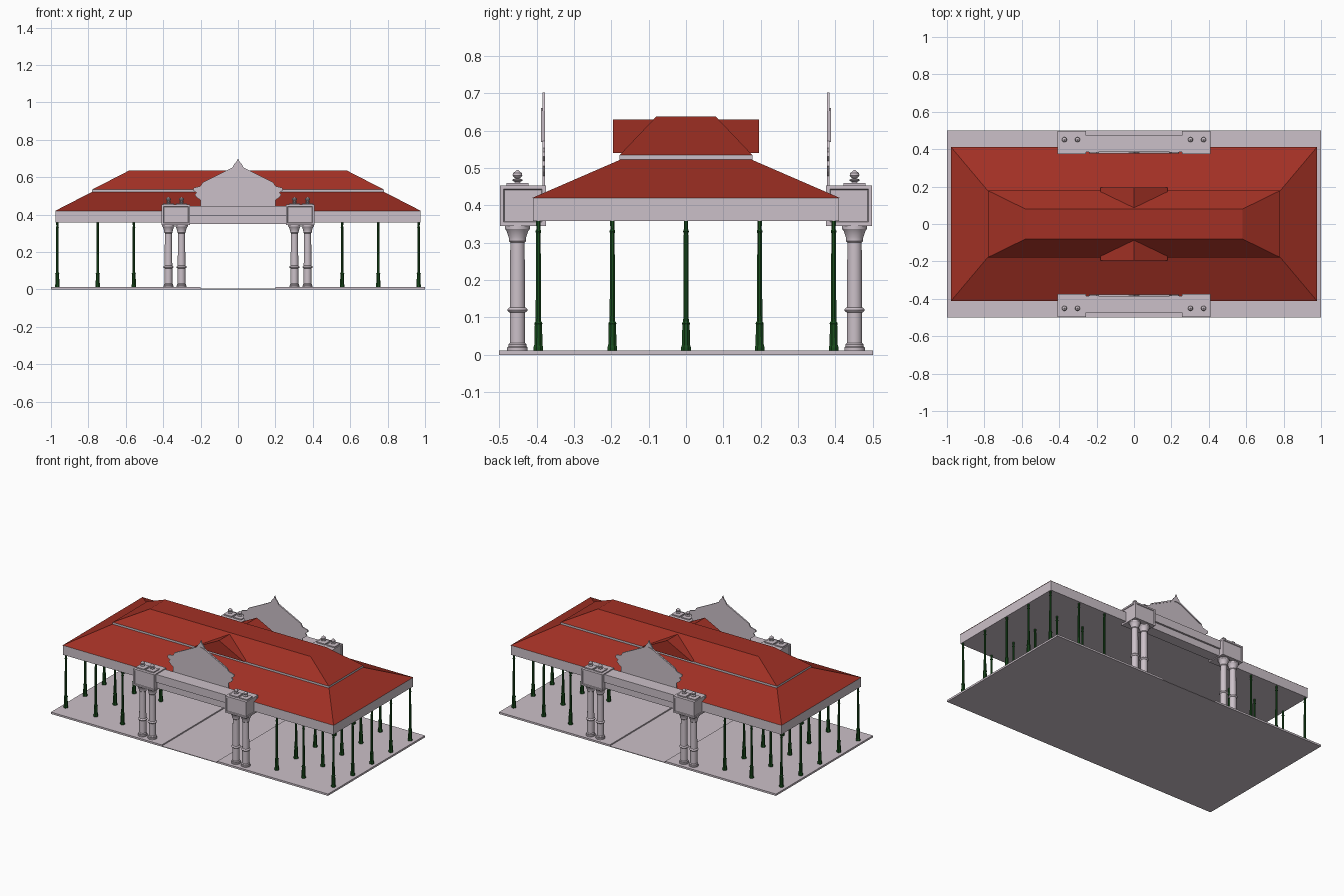
import bpy, bmesh, math
from mathutils import Matrix

if "Cube" in bpy.data.objects:
    bpy.data.objects.remove(bpy.data.objects["Cube"])


def material(name, rgb):
    m = bpy.data.materials.new(name)
    m.diffuse_color = (*rgb, 1)
    m.use_nodes = True
    m.node_tree.nodes["Principled BSDF"].inputs["Base Color"].default_value = m.diffuse_color
    return m


STONE = material("pale_stone", (0.60, 0.53, 0.58))
RED = material("red_roof", (0.36, 0.03, 0.018))
GREEN = material("green_iron", (0.01, 0.075, 0.012))


def finish(bm, name, mat):
    bmesh.ops.recalc_face_normals(bm, faces=bm.faces)
    mesh = bpy.data.meshes.new(name)
    bm.to_mesh(mesh)
    bm.free()
    mesh.materials.append(mat)
    ob = bpy.data.objects.new(name, mesh)
    bpy.context.collection.objects.link(ob)
    return ob


def box(name, x, y, z, mat=STONE, panel=False):
    """Box between (min, max) pairs; panel sinks a framed panel in the side faces."""
    x, y, z = sorted(x), sorted(y), sorted(z)
    bm = bmesh.new()
    bmesh.ops.create_cube(bm, size=1)
    for v in bm.verts:
        v.co = [r[0] if c < 0 else r[1] for c, r in zip(v.co, (x, y, z))]
    if panel:
        bm.normal_update()
        sides = [f for f in bm.faces if abs(f.normal.z) < 0.5]
        bmesh.ops.inset_individual(bm, faces=sides, thickness=0.014)
        bmesh.ops.inset_individual(bm, faces=sides, thickness=0.003, depth=-0.004)
    return finish(bm, name, mat)


def frustum(name, low, high, mat):
    """Hipped block between two (half x, half y, z) rectangles."""
    bm = bmesh.new()
    bmesh.ops.create_cube(bm, size=2)
    for v in bm.verts:
        hx, hy, z = low if v.co.z < 0 else high
        v.co = (v.co.x * hx, v.co.y * hy, z)
    return finish(bm, name, mat)


def prism(name, outline, y0, y1, mat):
    """Extrude an x-z outline along y."""
    bm = bmesh.new()
    face = bm.faces.new([bm.verts.new((x, y0, z)) for x, z in outline])
    new = bmesh.ops.extrude_face_region(bm, geom=[face])["geom"]
    bmesh.ops.translate(bm, vec=(0, y1 - y0, 0),
                        verts=[g for g in new if isinstance(g, bmesh.types.BMVert)])
    return finish(bm, name, mat)


def lathe(name, profile, sides, mat, smooth=True):
    """Capped turned mesh from (radius, z) points."""
    bm = bmesh.new()
    rings = []
    for r, z in profile:
        rings.append([bm.verts.new((r * math.cos(2 * math.pi * (i + .5) / sides),
                                    r * math.sin(2 * math.pi * (i + .5) / sides), z))
                      for i in range(sides)])
    for a, b in zip(rings, rings[1:]):
        for i in range(sides):
            j = (i + 1) % sides
            bm.faces.new((a[i], a[j], b[j], b[i]))
    bm.faces.new(rings[0])
    bm.faces.new(rings[-1])
    ob = finish(bm, name, mat)
    if smooth:
        ob.select_set(True)
        bpy.context.view_layer.objects.active = ob
        bpy.ops.object.shade_smooth_by_angle(angle=math.radians(35))
        ob.select_set(False)
    return ob


def repeat(ob, places):
    """Put the object at the first place and linked copies at the others."""
    for i, p in enumerate(places):
        o = ob if i == 0 else ob.copy()
        if i:
            bpy.context.collection.objects.link(o)
        o.location = p


# floor: two raised platforms and a lower passage
for s, side in ((-1, "left"), (1, "right")):
    box(side + "_platform", (s * 0.2, s * 1.0), (-0.5, 0.5), (0, 0.012))
box("passage_floor", (-0.2, 0.2), (-0.5, 0.5), (0, 0.004))

# roof
box("fascia", (-0.975, 0.975), (-0.41, 0.41), (0.358, 0.42))
frustum("lower_roof", (0.978, 0.411, 0.42), (0.78, 0.176, 0.522), RED)
box("clerestory_band", (-0.78, 0.78), (-0.178, 0.178), (0.52, 0.534))
frustum("upper_roof", (0.78, 0.178, 0.534), (0.58, 0.08, 0.637), RED)
prism("cross_gable", [(-0.178, 0.54), (0.178, 0.54), (0, 0.63)], -0.195, 0.195, RED)

# iron posts
post = lathe("iron_post", [(0.014, 0.012), (0.014, 0.02), (0.012, 0.026), (0.0105, 0.08),
                           (0.012, 0.084), (0.008, 0.09), (0.0065, 0.325), (0.0085, 0.33),
                           (0.006, 0.336), (0.0065, 0.36)], 8, GREEN, smooth=False)
repeat(post, [(s * x, y, 0) for s in (-1, 1) for x in (0.966, 0.75, 0.557)
              for y in (-0.395, -0.197, 0, 0.197, 0.395)])

# gateways, front and back
spots = [(sx * x, sy * 0.451, 0) for sx in (-1, 1) for sy in (-1, 1) for x in (0.302, 0.372)]
column = lathe("stone_column", [
    (0.028, 0.012), (0.028, 0.019), (0.025, 0.022), (0.025, 0.027), (0.021, 0.032),
    (0.021, 0.113), (0.026, 0.116), (0.028, 0.12), (0.026, 0.124), (0.021, 0.127),
    (0.0195, 0.3), (0.023, 0.304), (0.023, 0.308), (0.024, 0.315), (0.029, 0.33),
    (0.034, 0.337), (0.034, 0.346)], 16, STONE)
repeat(column, spots)
finial = lathe("ball_finial", [
    (0.012, 0.458), (0.006, 0.462), (0.014, 0.466), (0.014, 0.469), (0.005, 0.472),
    (0.01, 0.475), (0.0135, 0.48), (0.0125, 0.486), (0.007, 0.49), (0.002, 0.495)], 12, STONE)
repeat(finial, spots)
repeat(box("finial_plinth", (-0.029, 0.029), (-0.029, 0.029), (0.452, 0.46)), spots)

half = [(0.2, 0.44), (0.2, 0.478), (0.218, 0.49), (0.232, 0.505), (0.222, 0.518),
        (0.24, 0.53), (0.238, 0.543), (0.2, 0.553), (0.19, 0.572), (0.03, 0.652),
        (0.02, 0.67), (0.008, 0.683)]
gable = half + [(0, 0.702)] + [(-x, z) for x, z in reversed(half)]
trim = [(0.19, 0.57), (0.03, 0.652), (0, 0.66)]
trim += [(-x, z) for x, z in reversed(trim[:2])]
trim += [(-0.175, 0.57), (-0.028, 0.643), (0, 0.65), (0.028, 0.643), (0.175, 0.57)]
for sy, end in ((-1, "front"), (1, "back")):
    for sx, side in ((-1, "left"), (1, "right")):
        box(f"{end}_{side}_pier_block", (sx * 0.256, sx * 0.408), (sy * 0.375, sy * 0.498),
            (0.345, 0.453), panel=True)
    box(end + "_cornice", (-0.26, 0.26), (sy * 0.385, sy * 0.474), (0.394, 0.446))
    box(end + "_lintel", (-0.26, 0.26), (sy * 0.39, sy * 0.462), (0.35, 0.395))
    prism(end + "_gable_screen", gable, sy * 0.377, sy * 0.384, STONE)
    prism(end + "_gable_trim", trim, sy * 0.383, sy * 0.388, STONE)
